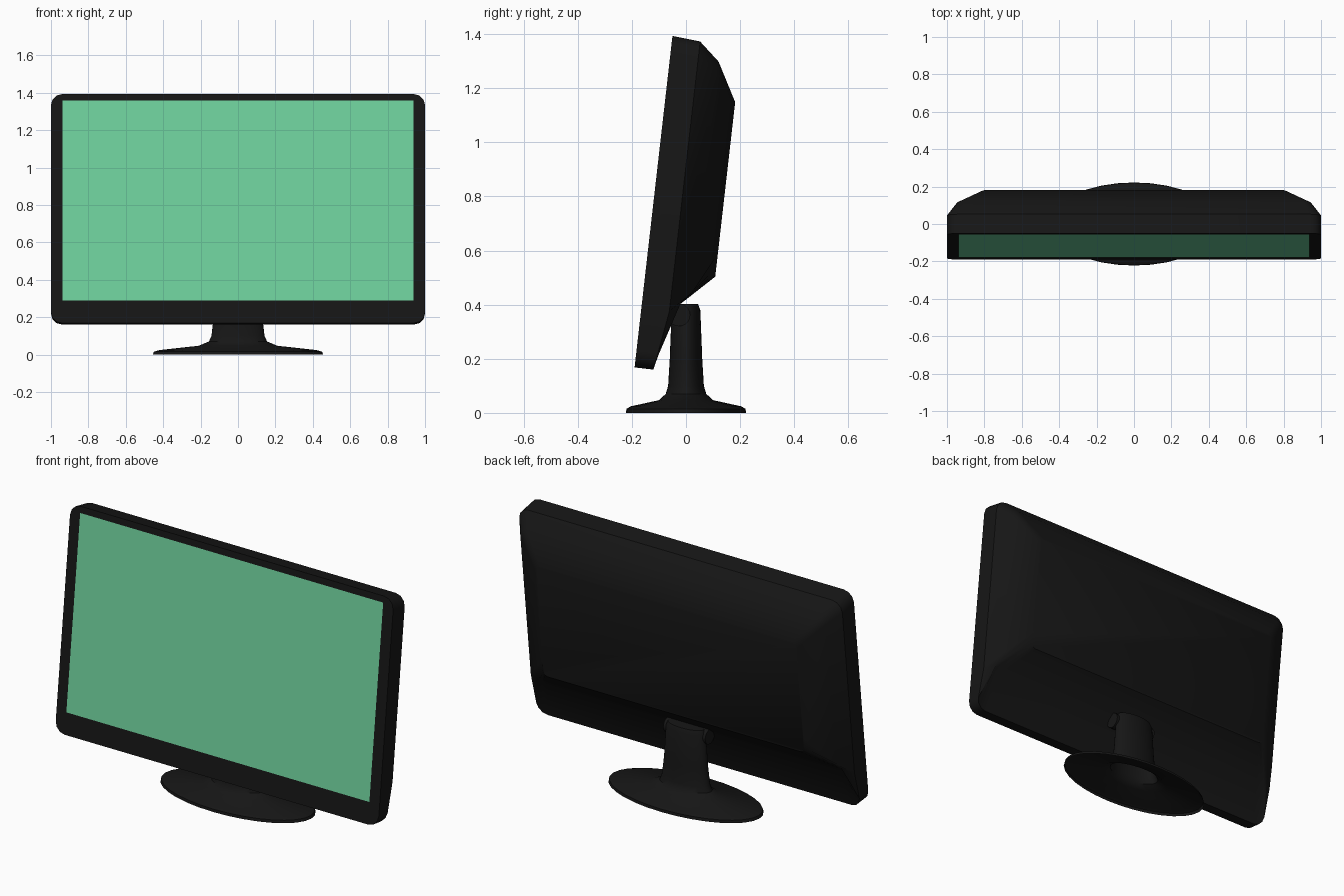
import bpy, bmesh, math
from mathutils import Vector, Matrix

if "Cube" in bpy.data.objects:
    bpy.data.objects.remove(bpy.data.objects["Cube"])

def material(name, rgb):
    m = bpy.data.materials.new(name)
    m.diffuse_color = (*rgb, 1)
    m.use_nodes = True
    m.node_tree.nodes["Principled BSDF"].inputs["Base Color"].default_value = m.diffuse_color
    return m

BLACK = material("black_plastic", (0.008, 0.008, 0.008))
GREEN = material("screen_green", (0.16, 0.64, 0.34))

def finish(name, bm, mat, smooth=True):
    bmesh.ops.recalc_face_normals(bm, faces=bm.faces)
    me = bpy.data.meshes.new(name)
    bm.to_mesh(me)
    bm.free()
    ob = bpy.data.objects.new(name, me)
    bpy.context.collection.objects.link(ob)
    me.materials.append(mat)
    if smooth:
        bpy.ops.object.select_all(action='DESELECT')
        bpy.context.view_layer.objects.active = ob
        ob.select_set(True)
        bpy.ops.object.shade_smooth_by_angle(angle=math.radians(35))
    return ob

def skin(bm, rings):
    """Bridge consecutive closed rings of equal length."""
    vs = [[bm.verts.new(p) for p in r] for r in rings]
    for a, b in zip(vs, vs[1:]):
        n = len(a)
        for i in range(n):
            j = (i + 1) % n
            bm.faces.new((a[i], a[j], b[j], b[i]))
    return vs

# Panel frame: x across, d = depth behind the front, s = distance up the tilted front
TILT = math.atan2(0.14, 1.225)
PANEL = Matrix.Translation((0, -0.19, 0.168)) @ Matrix.Rotation(-TILT, 4, 'X')

def panel_ring(hx, s0, s1, r, kink, depth):
    """Rounded rectangle with an extra side point where the lower back slopes in."""
    half = []
    for k in range(4):
        a = -math.pi / 2 + k * math.pi / 6
        half.append((hx - r + r * math.cos(a), s0 + r + r * math.sin(a)))
    half.append((hx, kink))
    for k in range(4):
        a = k * math.pi / 6
        half.append((hx - r + r * math.cos(a), s1 - r + r * math.sin(a)))
    pts = half + [(-x, s) for x, s in reversed(half)]
    return [PANEL @ Vector((x, depth(s), s)) for x, s in pts]

# Monitor housing
bm = bmesh.new()
rings = skin(bm, [
    panel_ring(1.0, 0, 1.233, 0.06, 0.22, lambda s: 0),
    panel_ring(1.0, 0, 1.224, 0.06, 0.22,
               lambda s: min(0.104, 0.07 + 0.034 * s / 0.22)),
    panel_ring(0.945, 0.219, 1.158, 0.04, 0.30,
               lambda s: min(0.18, 0.108 + 0.072 * (s - 0.219) / 0.081)),
    panel_ring(0.81, 0.367, 1.016, 0.03, 0.45, lambda s: 0.258),
])
bm.faces.new(rings[0])
bm.faces.new(rings[-1])
finish("monitor_housing", bm, BLACK)

# Screen
bm = bmesh.new()
bm.faces.new([bm.verts.new(PANEL @ Vector((x, -0.002, s))) for x, s in
              ((-0.938, 0.122), (0.938, 0.122), (0.938, 1.198), (-0.938, 1.198))])
ob = finish("screen", bm, GREEN, False)

# Stand: elliptical base flowing into the neck, open underneath
profile = [  # half width, half depth, height
    (0.455, 0.222, 0.0), (0.45, 0.22, 0.015), (0.42, 0.205, 0.024),
    (0.21, 0.10, 0.047), (0.155, 0.075, 0.07), (0.142, 0.066, 0.10),
    (0.13, 0.06, 0.20), (0.118, 0.053, 0.38), (0.108, 0.044, 0.403)]
N = 32
bm = bmesh.new()
rings = skin(bm, [[(hx * math.cos(2 * math.pi * i / N),
                    hy * math.sin(2 * math.pi * i / N), z) for i in range(N)]
                  for hx, hy, z in profile])
bm.faces.new(rings[-1])
ob = finish("stand", bm, BLACK)
# the base shell must face outward even though it is open
if ob.data.polygons[-1].normal.z < 0:
    ob.data.flip_normals()

# Hinge barrel between neck and housing
bm = bmesh.new()
bmesh.ops.create_cone(bm, cap_ends=True, segments=20, radius1=0.042, radius2=0.042,
                      depth=0.26, matrix=Matrix.Translation((0, -0.026, 0.362))
                      @ Matrix.Rotation(math.pi / 2, 4, 'Y'))
finish("hinge", bm, BLACK)
